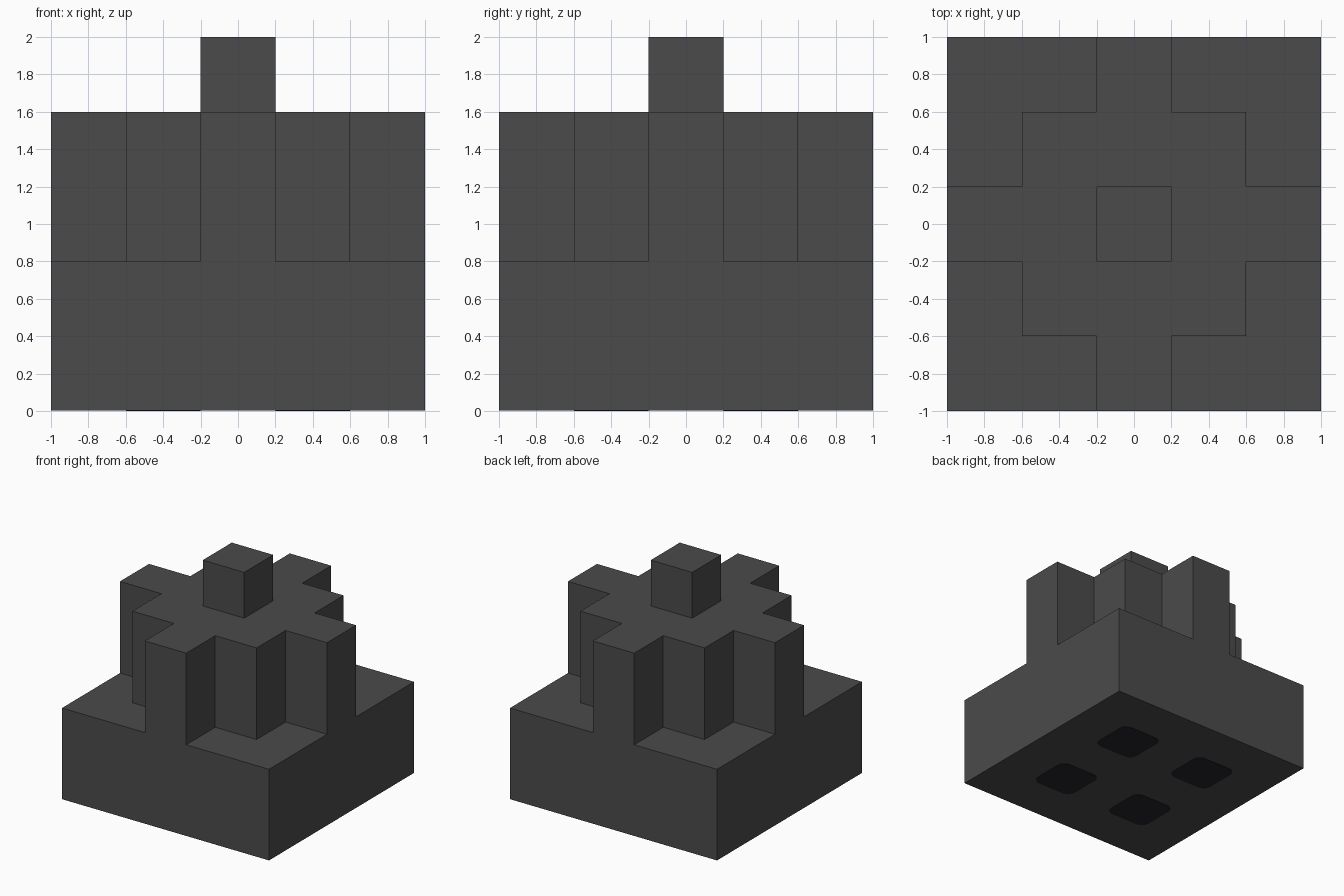
import bpy
import bmesh
from mathutils import Matrix, Vector
from math import pi

if "Cube" in bpy.data.objects:
    bpy.data.objects.remove(bpy.data.objects["Cube"])

FOOT = 0.004   # thickness of the pads under the base
UNIT = 0.4     # grid step of the blocks


def material(name, rgb):
    mat = bpy.data.materials.new(name)
    mat.use_nodes = True
    color = (*rgb, 1)
    mat.diffuse_color = color
    mat.node_tree.nodes["Principled BSDF"].inputs["Base Color"].default_value = color
    return mat


def prism(name, outline, bottom, top, mat):
    """Extrude a counter-clockwise outline from bottom to top."""
    bm = bmesh.new()
    face = bm.faces.new([bm.verts.new((x, y, bottom)) for x, y in outline])
    extruded = bmesh.ops.extrude_face_region(bm, geom=[face], use_keep_orig=True)
    verts = [v for v in extruded["geom"] if isinstance(v, bmesh.types.BMVert)]
    bmesh.ops.translate(bm, verts=verts, vec=(0, 0, top - bottom))
    bmesh.ops.recalc_face_normals(bm, faces=bm.faces)
    mesh = bpy.data.meshes.new(name)
    bm.to_mesh(mesh)
    bm.free()
    mesh.materials.append(mat)
    obj = bpy.data.objects.new(name, mesh)
    bpy.context.collection.objects.link(obj)
    return obj


def four_fold(points):
    """Repeat a quarter outline around the centre."""
    return [(Matrix.Rotation(i * pi / 2, 2) @ Vector(p))[:]
            for i in range(4) for p in points]


charcoal = material("charcoal", (0.07, 0.07, 0.07))
black_rubber = material("black_rubber", (0.018, 0.018, 0.026))

h = UNIT / 2
square = four_fold([(h, h)])
base_outline = four_fold([(1, 1)])
# Stepped cross: one arm and one inner corner per quarter
cross = four_fold([(1, -h), (1, h), (3 * h, h), (3 * h, 3 * h), (h, 3 * h)])

prism("base", base_outline, FOOT, 2 * UNIT, charcoal)
prism("stepped_cross", cross, 2 * UNIT, 4 * UNIT, charcoal)
prism("top_block", square, 4 * UNIT, 5 * UNIT, charcoal)

# Rounded square pads under the base
radius = 0.07
corner = [Vector((h - radius, h - radius))
          + Matrix.Rotation(i * pi / 8, 2) @ Vector((radius, 0)) for i in range(5)]
pad = four_fold(corner)
for side, sx in (("left", 1), ("right", -1)):
    for end, sy in (("front", -1), ("back", 1)):
        foot = prism(f"foot_{end}_{side}", pad, 0, FOOT, black_rubber)
        foot.location = (sx * UNIT, sy * UNIT, 0)
